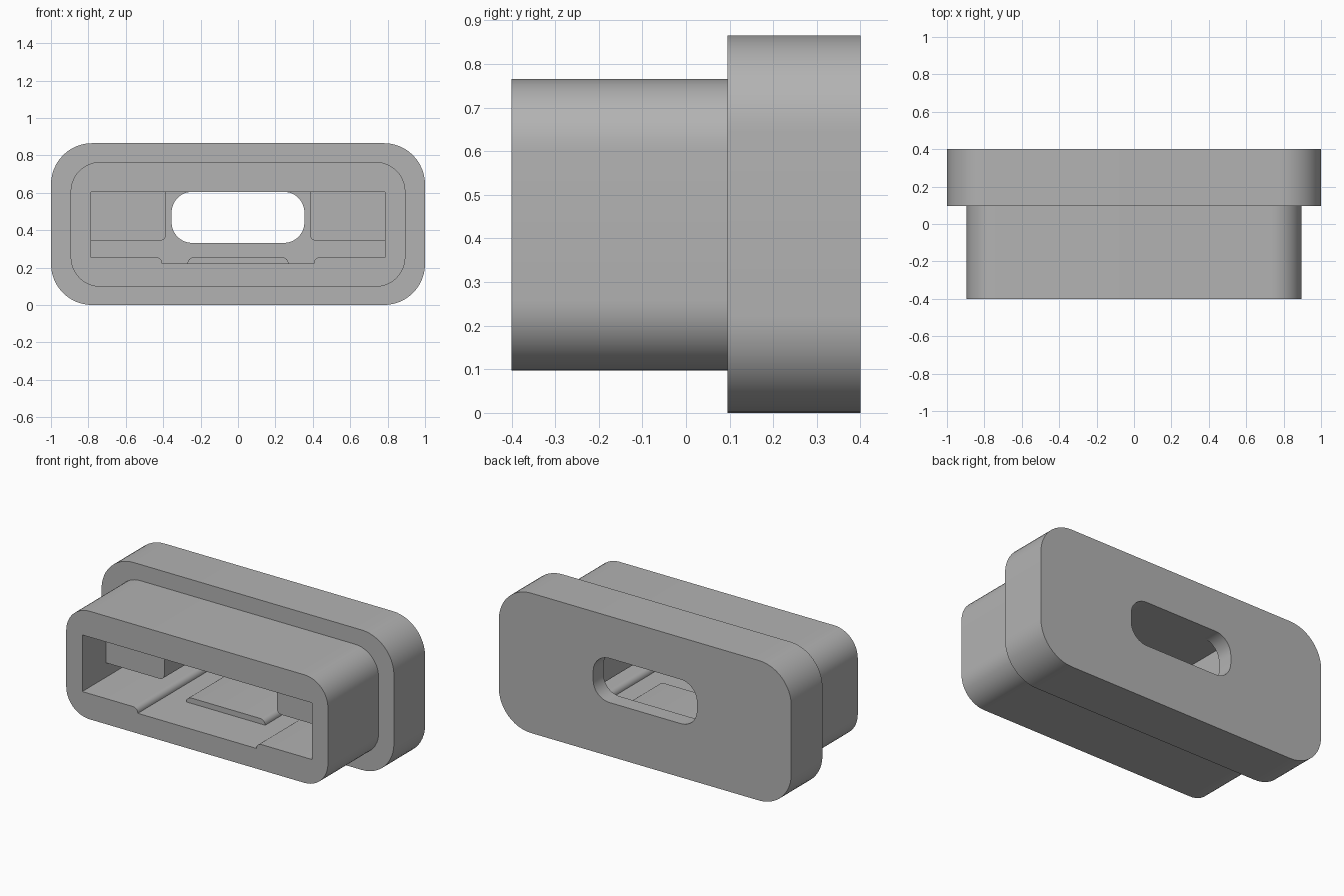
import bpy
import math

cube = bpy.data.objects.get("Cube")
if cube:
    bpy.data.objects.remove(cube, do_unlink=True)

grey = bpy.data.materials.new("plain grey")
grey.use_nodes = True
colour = (0.45, 0.45, 0.45, 1)
grey.diffuse_color = colour
grey.node_tree.nodes["Principled BSDF"].inputs["Base Color"].default_value = colour


def arc(cx, cz, r, start, end, steps=12):
    """Points on an arc, angles in degrees."""
    angles = [math.radians(start + (end - start) * i / steps) for i in range(steps + 1)]
    return [(cx + r * math.cos(a), cz + r * math.sin(a)) for a in angles]


def rounded_rect(half_x, z0, z1, r):
    """Counter-clockwise rounded rectangle centred on x = 0."""
    x = half_x - r
    return (arc(x, z0 + r, r, -90, 0) + arc(x, z1 - r, r, 0, 90)
            + arc(-x, z1 - r, r, 90, 180) + arc(-x, z0 + r, r, 180, 270))


def mirrored(half):
    """Close a right-hand half profile with its mirror image."""
    return half + [(-x, z) for x, z in reversed(half)]


def extrude(name, profile, y0, y1):
    """Solid prism from an x-z profile, running along y."""
    n = len(profile)
    verts = [(x, y, z) for y in (y0, y1) for x, z in profile]
    faces = [list(range(n)), list(range(2 * n - 1, n - 1, -1))]
    faces += [[i, i + n, (i + 1) % n + n, (i + 1) % n] for i in range(n)]
    mesh = bpy.data.meshes.new(name)
    mesh.from_pydata(verts, [], faces)
    mesh.materials.append(grey)
    obj = bpy.data.objects.new(name, mesh)
    bpy.context.collection.objects.link(obj)
    return obj


def activate(obj):
    bpy.ops.object.select_all(action='DESELECT')
    obj.select_set(True)
    bpy.context.view_layer.objects.active = obj


def combine(target, tool, operation):
    """Apply a boolean and discard the tool."""
    mod = target.modifiers.new(operation.title(), 'BOOLEAN')
    mod.operation, mod.object, mod.solver = operation, tool, 'EXACT'
    activate(target)
    bpy.ops.object.modifier_apply(modifier=mod.name)
    bpy.data.objects.remove(tool, do_unlink=True)


FRONT, BACK, STEP, INNER = -0.4, 0.4, 0.095, 0.3
FLOOR, GROOVE, ROOF, WALL, R = 0.255, 0.222, 0.605, 0.785, 0.033

# Outer shell: wide flange behind a narrower plug
body = extrude("plug_body", rounded_rect(1.0, 0, 0.865, 0.22), STEP, BACK)
plug = extrude("plug", rounded_rect(0.895, 0.097, 0.765, 0.16), FRONT, 0.2)
combine(body, plug, 'UNION')

# Front pocket, with a shallow round-shouldered channel in its floor
pocket = mirrored([(0.405, GROOVE)] + arc(0.405 + R, GROOVE, R, 180, 90, 6)
                  + [(WALL, FLOOR), (WALL, ROOF)])
combine(body, extrude("pocket", pocket, FRONT - 0.1, INNER), 'DIFFERENCE')

# Rounded slot through the back wall
slot = rounded_rect(0.355, 0.332, ROOF, 0.11)
combine(body, extrude("slot", slot, 0.2, BACK + 0.1), 'DIFFERENCE')

# Hanging side blocks, rounded at the lower inner corner
block = arc(0.415, 0.375, 0.03, 180, 270, 6) + [(0.8, 0.345), (0.8, 0.62), (0.385, 0.62)]
blocks = [extrude("left_block", block, -0.17, 0.31),
          extrude("right_block", [(-x, z) for x, z in reversed(block)], -0.17, 0.31)]

# Raised pad in the channel
pad = mirrored([(0.27, GROOVE - 0.01)] + arc(0.27 - R, GROOVE, R, 0, 90, 6))
blocks.append(extrude("floor_pad", pad, -0.12, 0.31))

for part in blocks:
    combine(body, part, 'UNION')

activate(body)
bpy.ops.object.shade_smooth_by_angle(angle=math.radians(30))
